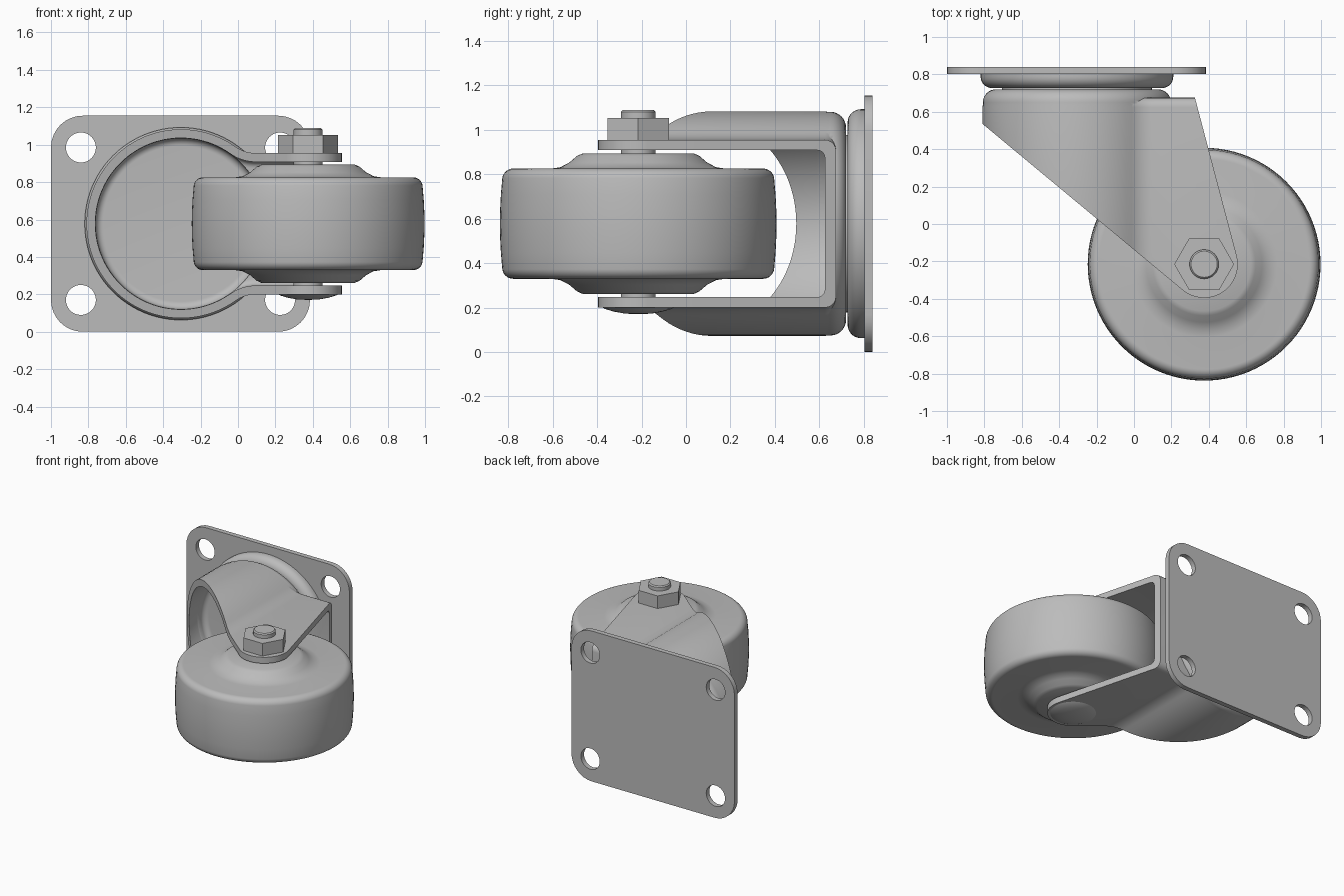
import bpy, bmesh, math
from mathutils import Vector

cube = bpy.data.objects.get("Cube")
if cube:
    bpy.data.objects.remove(cube)

GREY = bpy.data.materials.new("plain_grey")
COLOUR = (0.5, 0.5, 0.5, 1)
GREY.diffuse_color = COLOUR
GREY.use_nodes = True
GREY.node_tree.nodes["Principled BSDF"].inputs["Base Color"].default_value = COLOUR

MID = 0.5775             # height of the symmetry plane
SWIVEL = (-0.305, MID)   # swivel axis in x, z
AXLE = (0.375, -0.215)   # wheel axis in x, y


def place(a, b, h, axis):
    return Vector((a, h, b)) if axis == "y" else Vector((a, b, h))


def arc(cx, cy, r, start, end, n=8):
    angles = [math.radians(start + (end - start) * i / n) for i in range(n + 1)]
    return [(cx + r * math.cos(t), cy + r * math.sin(t)) for t in angles]


def finish(bm, name):
    bmesh.ops.recalc_face_normals(bm, faces=bm.faces)
    mesh = bpy.data.meshes.new(name)
    bm.to_mesh(mesh)
    bm.free()
    mesh.materials.append(GREY)
    obj = bpy.data.objects.new(name, mesh)
    bpy.context.collection.objects.link(obj)
    return obj


def prism(name, points, axis, lo, hi, bevel=0):
    """Extrude an outline along an axis, optionally rounding the far cap."""
    bm = bmesh.new()
    low = [bm.verts.new(place(a, b, lo, axis)) for a, b in points]
    high = [bm.verts.new(place(a, b, hi, axis)) for a, b in points]
    bm.faces.new(low)
    cap = bm.faces.new(high)
    for i in range(len(points)):
        j = (i + 1) % len(points)
        bm.faces.new((low[i], low[j], high[j], high[i]))
    bmesh.ops.recalc_face_normals(bm, faces=bm.faces)
    if bevel:
        bmesh.ops.bevel(bm, geom=list(cap.edges), offset=bevel, segments=5,
                        profile=0.5, affect="EDGES")
    return finish(bm, name)


def lathe(name, profile, axis, centre, steps=96):
    """Turn (radius, height) points around an axis."""
    bm = bmesh.new()
    verts = [bm.verts.new(place(centre[0] + r, centre[1], h, axis)) for r, h in profile]
    edges = [bm.edges.new(pair) for pair in zip(verts, verts[1:])]
    bmesh.ops.spin(bm, geom=verts + edges, cent=place(*centre, 0, axis),
                   axis=place(0, 0, 1, axis), angle=math.tau, steps=steps)
    bmesh.ops.remove_doubles(bm, verts=bm.verts, dist=0.0001)
    return finish(bm, name)


def combine(target, tool, operation):
    mod = target.modifiers.new("cut", "BOOLEAN")
    mod.operation, mod.object, mod.solver = operation, tool, "EXACT"
    bpy.context.view_layer.objects.active = target
    bpy.ops.object.modifier_apply(modifier=mod.name)
    bpy.data.objects.remove(tool)


def cup_outline(radius, fillet, half, end):
    """Round cup that flows through concave fillets into two parallel legs."""
    d = math.sqrt((radius + fillet) ** 2 - (half + fillet) ** 2)
    a = math.degrees(math.atan2(half + fillet, d))
    upper = [(end, half)]
    upper += arc(d, half + fillet, fillet, 270, 180 + a, 10)
    upper += arc(0, 0, radius, a, 180, 32)[1:]
    lower = [(x, -z) for x, z in reversed(upper[:-1])]
    return [(SWIVEL[0] + x, MID + z) for x, z in upper + lower]


# Mounting plate with four bolt holes
left, right, top, corner = -1.0, 0.385, 1.155, 0.17
outline = (arc(right - corner, top - corner, corner, 0, 90)
           + arc(left + corner, top - corner, corner, 90, 180)
           + arc(left + corner, corner, corner, 180, 270)
           + arc(right - corner, corner, corner, 270, 360))
plate = prism("mounting_plate", outline, "y", 0.802, 0.84)
for x in (-0.84, 0.225):
    for z in (0.17, 0.985):
        hole = prism("hole", arc(x, z, 0.08, 0, 352.5, 47), "y", 0.7, 0.9)
        combine(plate, hole, "DIFFERENCE")

# Swivel bearing
race = lathe("swivel_race", [(0, 0.727), (0.44, 0.727)]
             + arc(0.455, 0.787, 0.06, 270, 360) + [(0.515, 0.803), (0, 0.803)],
             "y", SWIVEL)
pivot = lathe("swivel_pivot", [(0, 0.70), (0.4, 0.70), (0.4, 0.75), (0, 0.75)],
              "y", SWIVEL)

# Fork: pressed cup and legs, hollowed and trimmed to the side outline
fork = prism("fork", cup_outline(0.505, 0.186, 0.3775, 0.95), "y", -0.6, 0.675, 0.05)
crown = lathe("crown", [(0, 0.56), (0.503, 0.56)]
              + arc(0.433, 0.65, 0.07, 0, 90) + [(0, 0.72)], "y", SWIVEL)
combine(fork, crown, "UNION")
hollow = prism("hollow", cup_outline(0.458, 0.233, 0.3305, 1.2), "y", -0.8, 0.625, 0.035)
combine(fork, hollow, "DIFFERENCE")
recess = lathe("recess", [(0, 0.5), (0.456, 0.5)]
               + arc(0.416, 0.635, 0.04, 0, 90) + [(0, 0.675)], "y", SWIVEL)
combine(fork, recess, "DIFFERENCE")
side = ([(0.298, 0.78), (-0.9, 0.78), (-0.9, 0.61)]
        + arc(*AXLE, 0.18, 230.4, 374.4, 24))
combine(fork, prism("trim", side, "z", -0.3, 1.5), "INTERSECT")

# Wheel: crowned tread with rounded shoulders and a raised hub on both sides
half_wheel = ([(0.6225, 0), (0.6215, 0.06), (0.618, 0.13)]
              + arc(0.562, 0.198, 0.05, 8, 90)
              + [(0.39, 0.248), (0.35, 0.254), (0.31, 0.275), (0.275, 0.305),
                 (0.25, 0.316), (0, 0.316)])
profile = [(r, -h) for r, h in reversed(half_wheel[1:])] + half_wheel
wheel = lathe("wheel", [(r, MID + h) for r, h in profile], "z", AXLE)

# Axle bolt with chamfered tip and a domed head underneath
axle = lathe("axle_bolt", [(0, 0.19), (0.078, 0.19), (0.078, 1.08), (0.07, 1.088),
                           (0, 1.088)], "z", AXLE, 48)
dome = lathe("bolt_head", [(0, 0.17), (0.06, 0.173), (0.11, 0.182), (0.15, 0.194),
                           (0.165, 0.203), (0, 0.203)], "z", AXLE, 64)

# Hexagonal nut
nut = prism("hex_nut", arc(*AXLE, 0.16, 0, 300, 5), "z", 0.953, 1.052)

# Smooth the curved surfaces while keeping hard edges
bpy.ops.object.select_all(action="DESELECT")
for obj in (plate, race, pivot, fork, wheel, axle, dome, nut):
    obj.select_set(True)
bpy.context.view_layer.objects.active = fork
bpy.ops.object.shade_smooth_by_angle(angle=math.radians(32))
